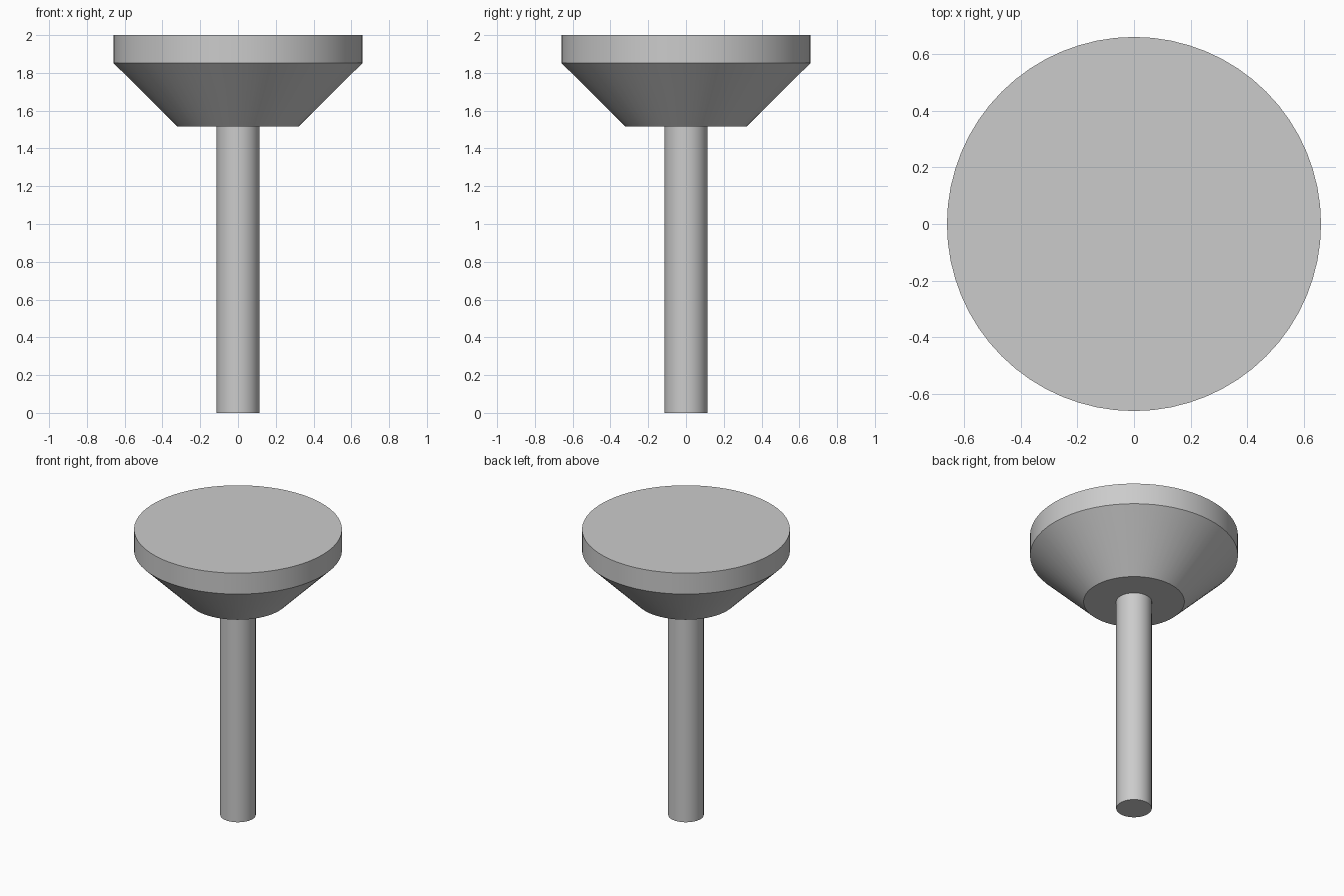
import bpy
import bmesh
import math

cube = bpy.data.objects.get("Cube")
if cube:
    bpy.data.objects.remove(cube, do_unlink=True)

grey = bpy.data.materials.new("plain grey")
grey.use_nodes = True
colour = (0.6, 0.6, 0.6, 1)
grey.diffuse_color = colour
grey.node_tree.nodes["Principled BSDF"].inputs["Base Color"].default_value = colour


def turned(name, profile, sides):
    """Closed solid of revolution from (radius, height) points, bottom to top."""
    bm = bmesh.new()
    rings = []
    for radius, z in profile:
        ring = bmesh.ops.create_circle(bm, segments=sides, radius=radius)["verts"]
        bmesh.ops.translate(bm, verts=ring, vec=(0, 0, z))
        rings.append(ring)
    for low, high in zip(rings, rings[1:]):
        for i in range(sides):
            j = (i + 1) % sides
            bm.faces.new((low[i], low[j], high[j], high[i]))
    bm.faces.new(rings[0])
    bm.faces.new(rings[-1])
    bmesh.ops.recalc_face_normals(bm, faces=bm.faces)
    mesh = bpy.data.meshes.new(name)
    bm.to_mesh(mesh)
    bm.free()
    mesh.materials.append(grey)
    obj = bpy.data.objects.new(name, mesh)
    bpy.context.collection.objects.link(obj)
    bpy.ops.object.select_all(action="DESELECT")
    obj.select_set(True)
    bpy.context.view_layer.objects.active = obj
    bpy.ops.object.shade_smooth_by_angle(angle=math.radians(30))
    return obj


# Straight round stem
turned("stem", [(0.113, 0), (0.113, 1.515)], 48)

# Flared head with an upright rim and flat top
turned("head", [(0.32, 1.515), (0.66, 1.853), (0.66, 2)], 64)
